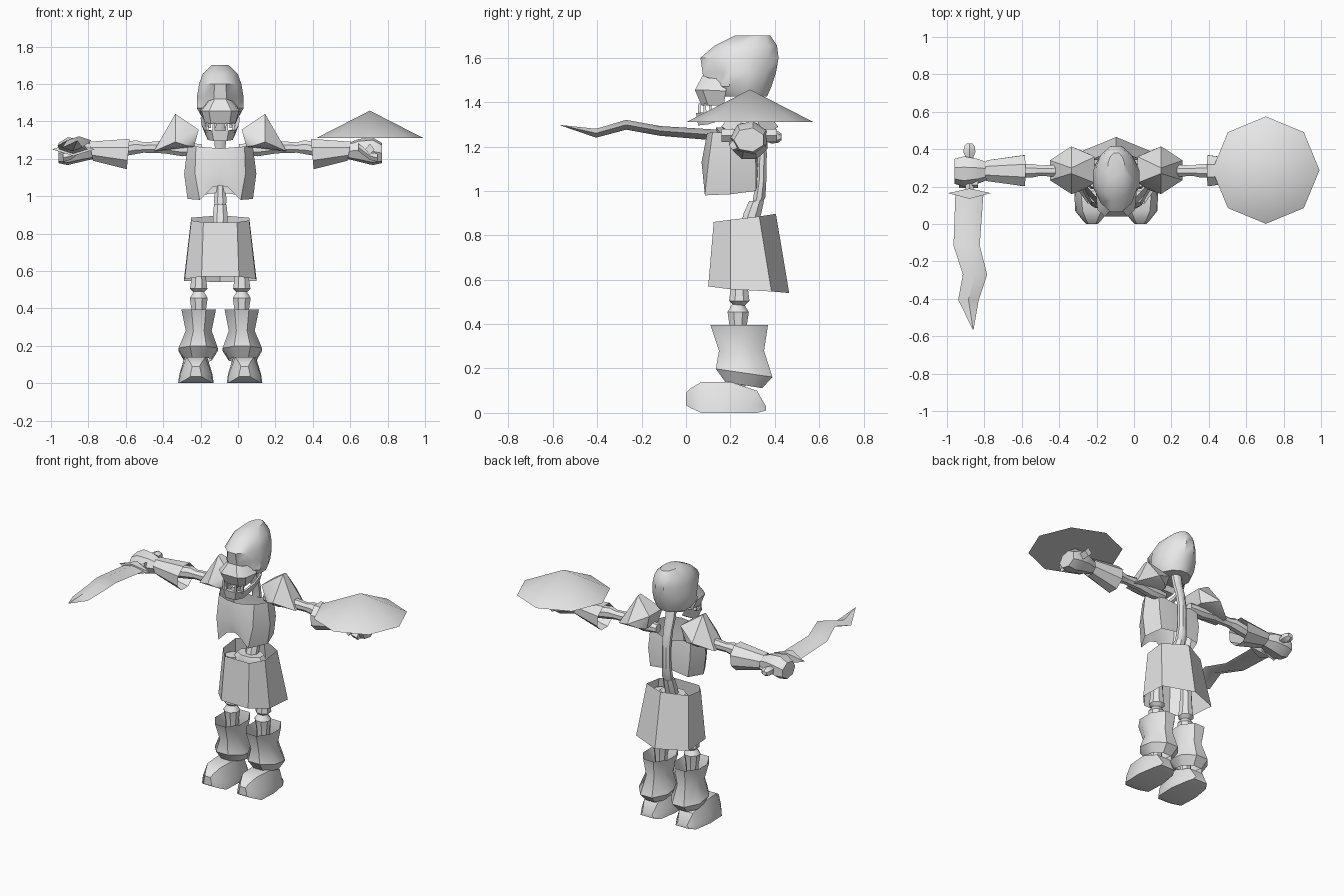
import bpy, bmesh, math
from mathutils import Vector

if "Cube" in bpy.data.objects:
    bpy.data.objects.remove(bpy.data.objects["Cube"])

CX = -0.095          # mirror plane of the body
LEFT, RIGHT = 1, -1  # sign of each side in x
made = []

grey = bpy.data.materials.new("plain_grey")
grey.use_nodes = True
grey.diffuse_color = (0.8, 0.8, 0.8, 1)
grey.node_tree.nodes["Principled BSDF"].inputs["Base Color"].default_value = (0.8, 0.8, 0.8, 1)


def finish(name, bm):
    bmesh.ops.remove_doubles(bm, verts=bm.verts, dist=0.0005)
    bmesh.ops.recalc_face_normals(bm, faces=bm.faces)
    mesh = bpy.data.meshes.new(name)
    bm.to_mesh(mesh)
    bm.free()
    mesh.materials.append(grey)
    obj = bpy.data.objects.new(name, mesh)
    bpy.context.collection.objects.link(obj)
    made.append(obj)


def place(p, side):
    return Vector((CX + side * p[0], p[1], p[2]))


def loft(name, rings, side=1, caps=True):
    """Skin a list of equal point rings, x measured outward from the mirror plane."""
    bm = bmesh.new()
    rows = [[bm.verts.new(place(p, side)) for p in r] for r in rings]
    n = len(rows[0])
    for a, b in zip(rows, rows[1:]):
        for i in range(n):
            j = (i + 1) % n
            bm.faces.new((a[i], a[j], b[j], b[i]))
    if caps:
        bm.faces.new(rows[0])
        bm.faces.new(rows[-1])
    finish(name, bm)


def hull(name, pts, side=1):
    bm = bmesh.new()
    for p in pts:
        bm.verts.new(place(p, side))
    bmesh.ops.convex_hull(bm, input=bm.verts)
    finish(name, bm)


def angles(n, turn=0.5):
    return [2 * math.pi * (i + turn) / n for i in range(n)]


def flat_ring(x, y, z, rx, ry, n=8, slope=0.0):
    """Horizontal ring; slope tilts it along y."""
    return [(x + rx * math.cos(a), y + ry * math.sin(a), z + slope * math.sin(a))
            for a in angles(n)]


def arm_ring(x, y, z, ry, rz, n=8, lean=0.0):
    """Ring across the arm; lean slants it in x."""
    return [(x + lean * math.sin(a), y + ry * math.cos(a), z + rz * math.sin(a))
            for a in angles(n)]


def both_ways(half):
    """Complete a half outline that runs from the front centre to the back."""
    return half + [(-x, y, z) for x, y, z in reversed(half) if x > 0]


for side, word in ((LEFT, "left"), (RIGHT, "right")):
    # boots: pointed toe, slightly raised at the tip
    foot = []
    for y, b, t, z0, z1 in ((0, .03, .02, .035, .09), (.02, .05, .03, .022, .11),
                            (.07, .09, .05, 0, .14), (.2, .095, .06, 0, .14),
                            (.32, .075, .05, 0, .1), (.36, .05, .035, .01, .03)):
        zm = z0 + .35 * (z1 - z0)
        half = [(b, z0), (b * .93, zm), (t, z1)]
        foot.append([(.13 + x, y, z) for x, z in half] +
                    [(.13 - x, y, z) for x, z in reversed(half)])
    loft(word + "_boot", foot, side)

    # shin guard, open at the top
    loft(word + "_shin_guard", [
        flat_ring(.115, .24, .395, .1, .14),
        flat_ring(.115, .25, .28, .075, .11),
        flat_ring(.118, .262, .18, .114, .138, slope=-.02),
        flat_ring(.12, .26, .125, .08, .09, slope=-.015)], side, caps=False)

    # leg bones
    loft(word + "_shin_bone", [flat_ring(.115, .235, z, r, r) for z, r in
                               ((.12, .035), (.38, .04), (.455, .052), (.505, .018))], side)
    loft(word + "_thigh_bone", [flat_ring(.115, .24, z, r, r) for z, r in
                                ((.475, .018), (.505, .05), (.56, .042), (.7, .035),
                                 (.82, .045))], side)

    # shoulder guard with a peaked ridge
    pad = []
    for x, y0, y1, z in ((.24, .27, .30, 1.44), (.115, .22, .36, 1.355), (.14, .23, .35, 1.265),
                         (.24, .16, .415, 1.29), (.355, .235, .34, 1.24), (.18, .18, .39, 1.27)):
        pad += [(x, y0, z), (x, y1, z)]
    hull(word + "_shoulder_guard", pad, side)

    # arm bones
    loft(word + "_arm_bone", [arm_ring(x, .285, z, r, r) for x, z, r in
                              ((.1, 1.25, .03), (.2, 1.25, .04), (.3, 1.262, .036),
                               (.41, 1.26, .03), (.45, 1.262, .04), (.55, 1.245, .04),
                               (.72, 1.235, .036))], side)

    # bracer, open at both ends
    loft(word + "_bracer", [arm_ring(.492, .285, 1.225, .09, .088, lean=-.008),
                            arm_ring(.69, .285, 1.24, .06, .055, lean=.01)], side, caps=False)

    # fist with thumb
    loft(word + "_fist", [arm_ring(x, .285, z, ry, rz, 7) for x, z, ry, rz in
                          ((.67, 1.24, .042, .04), (.74, 1.245, .07, .062),
                           (.815, 1.24, .085, .076), (.865, 1.23, .07, .055))], side)
    loft(word + "_thumb", [arm_ring(x, .215, z, .022, .022, 5) for x, z in
                           ((.74, 1.26), (.8, 1.215), (.84, 1.205))], side)

# skirt: seven-sided open cone, pointed at the back
loft("skirt", [
    both_ways([(.09, .125, .86), (.155, .2, .87), (.155, .33, .885), (0, .405, .897)]),
    both_ways([(.1, .1, .57), (.19, .2, .557), (.195, .385, .547), (0, .465, .54)])], caps=False)
loft("pelvis", [flat_ring(0, .26, .72, .06, .05), flat_ring(0, .26, .78, .14, .07),
                flat_ring(0, .27, .85, .09, .06)])

# rib armour with a notched lower edge
loft("chest", [
    both_ways([(0, .095, 1.255), (.06, .095, 1.26), (.13, .12, 1.265),
               (.175, .2, 1.262), (.15, .3, 1.24), (0, .315, 1.21)]),
    both_ways([(0, .08, 1.13), (.06, .07, 1.13), (.135, .1, 1.12),
               (.193, .2, 1.12), (.155, .315, 1.12), (0, .325, 1.12)]),
    both_ways([(0, .095, 1.055), (.04, .08, 1.05), (.11, .085, .98),
               (.175, .2, .985), (.14, .315, 1.0), (0, .32, 1.02)])], caps=False)

# spine from pelvis to skull
loft("lower_spine", [flat_ring(0, y, z, r, r) for y, z, r in
                     ((.27, .8, .04), (.3, .9, .043), (.318, .955, .036))])
loft("upper_spine", [flat_ring(0, y, z, r, r * .8) for y, z, r in
                     ((.32, .94, .028), (.33, .97, .037), (.34, 1.05, .03), (.342, 1.17, .03),
                      (.325, 1.28, .032), (.3, 1.36, .034), (.28, 1.46, .036))])

# cranium with sunken eye sockets
skull = []
for z, front, back, width, dent in ((1.425, .15, .365, .1, 0), (1.47, .085, .385, .125, .03),
                                    (1.53, .075, .405, .125, .05), (1.6, .065, .417, .113, 0),
                                    (1.655, .13, .41, .093, 0), (1.7, .22, .38, .045, 0)):
    ring = []
    for a in angles(12):
        c, s = math.cos(a), math.sin(a)
        y = (front + back) / 2 + s * (back - front) / 2 / math.sin(math.radians(75))
        socket = s < -.5 and abs(c) > .5
        ring.append((width * c / math.cos(math.radians(15)), y + (dent if socket else 0), z))
    skull.append(ring)
loft("cranium", skull)

# upper jaw block
loft("upper_jaw", [
    both_ways([(.05, .07, 1.385), (.08, .1, 1.385), (.075, .17, 1.385)]),
    both_ways([(.06, .04, 1.455), (.1, .075, 1.455), (.11, .18, 1.45)]),
    both_ways([(.03, .075, 1.52), (.06, .1, 1.51), (.08, .18, 1.5)])])

# lower jaw: curved band
band = []
for x, y, top in ((-.105, .24, 1.42), (-.1, .17, 1.38), (-.085, .09, 1.355), (-.045, .045, 1.35),
                  (.045, .045, 1.35), (.085, .09, 1.355), (.1, .17, 1.38), (.105, .24, 1.42)):
    low = top - .055
    band.append([(x, y, top), (x * .78, y + .01, low), (x * .6, y + .03, low + .01),
                 (x * .8, y + .025, top)])
loft("lower_jaw", band)

# teeth
for i, x in enumerate((-.07, -.035, .035, .07)):
    y = .06 if abs(x) < .05 else .085
    loft(f"lower_tooth_{i}", [flat_ring(x, y, 1.34, .011, .011, 4),
                              flat_ring(x, y, 1.395, .006, .006, 4)])
    loft(f"upper_tooth_{i}", [flat_ring(x * .8, y + .025, 1.395, .012, .01, 4),
                              flat_ring(x * .8, y + .025, 1.365, .008, .006, 4)])

# shield: shallow eight-sided cone worn flat over the left hand
rim = [(.8 + .287 * math.cos(a), .288 + .287 * math.sin(a), 1.31) for a in angles(8, 0)]
hull("shield", rim + [(.8, .288, 1.457)], LEFT)
loft("shield_grip", [[(.8 + dx, y, 1.25 + dz) for dx, dz in
                      ((.025, 0), (0, .03), (-.025, 0), (0, -.03))] for y in (.16, .41)], LEFT)

# wavy sword held in the right hand
blade = []
for y, outer, mid, inner, z, t in ((.16, .86, .785, .71, 1.25, .025),
                                   (-.115, .87, .8, .73, 1.27, .022),
                                   (-.27, .82, .755, .69, 1.298, .022),
                                   (-.405, .845, .79, .735, 1.26, .02),
                                   (-.565, .767, .765, .763, 1.296, .001)):
    blade.append([(outer, y, z), (mid, y, z + t), (inner, y, z), (mid, y, z - t)])
loft("sword_blade", blade, RIGHT)
hull("sword_guard", [(.9, .165, 1.25), (.67, .165, 1.25), (.785, .19, 1.285), (.785, .19, 1.215),
                     (.785, .135, 1.285), (.785, .135, 1.215)], RIGHT)
loft("sword_handle", [[(.785 + r * math.cos(a), y, 1.243 + r * .8 * math.sin(a))
                       for a in angles(6)] for y, r in
                      ((.17, .025), (.36, .025), (.385, .037), (.415, .033), (.43, .018))], RIGHT)

# shading
bpy.ops.object.select_all(action='DESELECT')
for obj in made:
    obj.select_set(True)
bpy.context.view_layer.objects.active = made[0]
bpy.ops.object.shade_smooth_by_angle(angle=math.radians(38))
